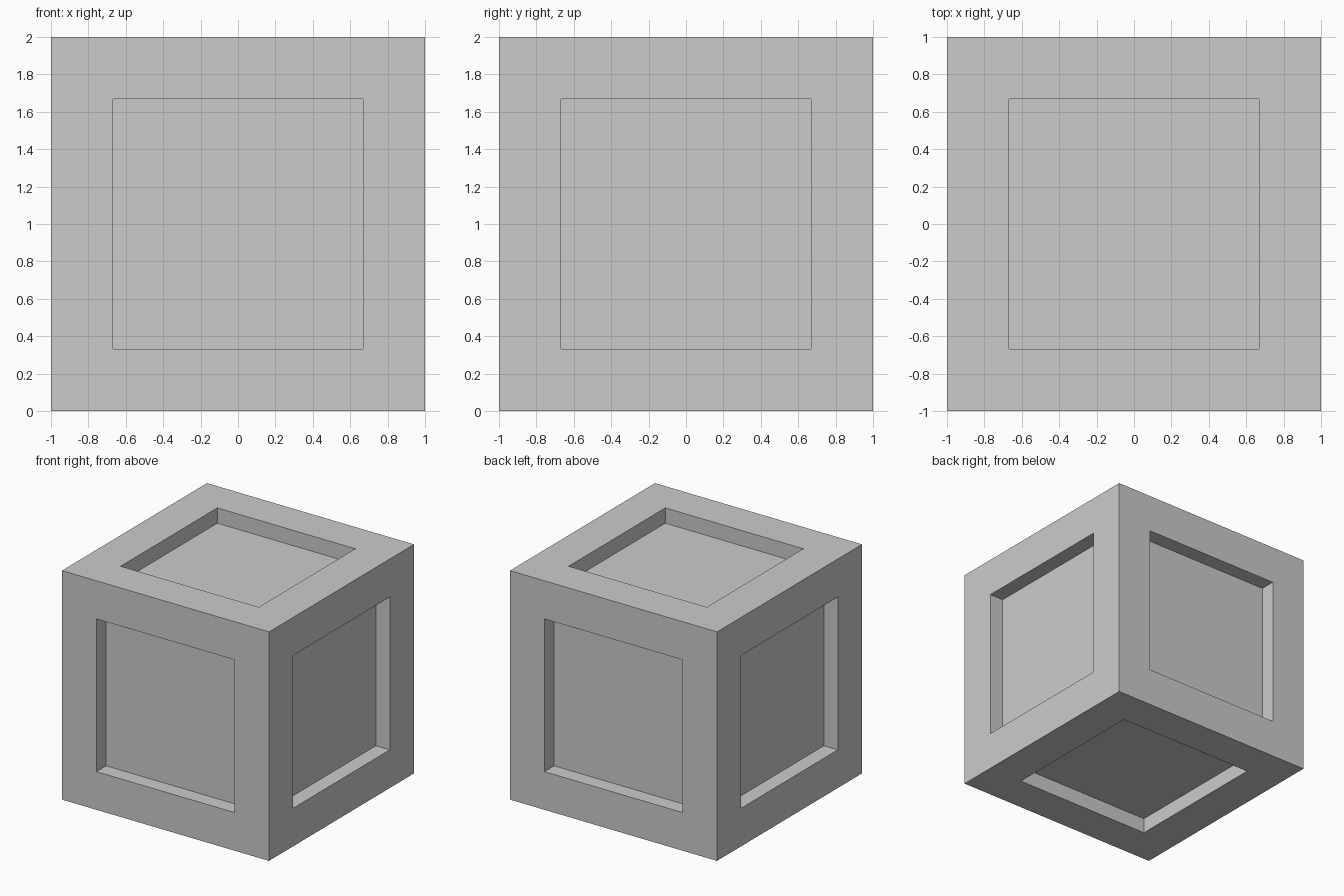
import bpy, bmesh
from mathutils import Matrix

if "Cube" in bpy.data.objects:
    bpy.data.objects.remove(bpy.data.objects["Cube"])

BORDER = 0.333   # frame width around each panel
DEPTH = 0.134    # how far each panel is sunk

# Crate block: a cube with a square recessed panel on all six sides
bm = bmesh.new()
bmesh.ops.create_cube(bm, size=2, matrix=Matrix.Translation((0, 0, 1)))
panels = list(bm.faces)
bmesh.ops.inset_individual(bm, faces=panels, thickness=BORDER, use_even_offset=True)
# Zero-width inset sinks the panels with straight walls
bmesh.ops.inset_individual(bm, faces=panels, thickness=0, depth=-DEPTH)

mesh = bpy.data.meshes.new("panelled_crate")
bm.to_mesh(mesh)
bm.free()
crate = bpy.data.objects.new("panelled_crate", mesh)
bpy.context.collection.objects.link(crate)
